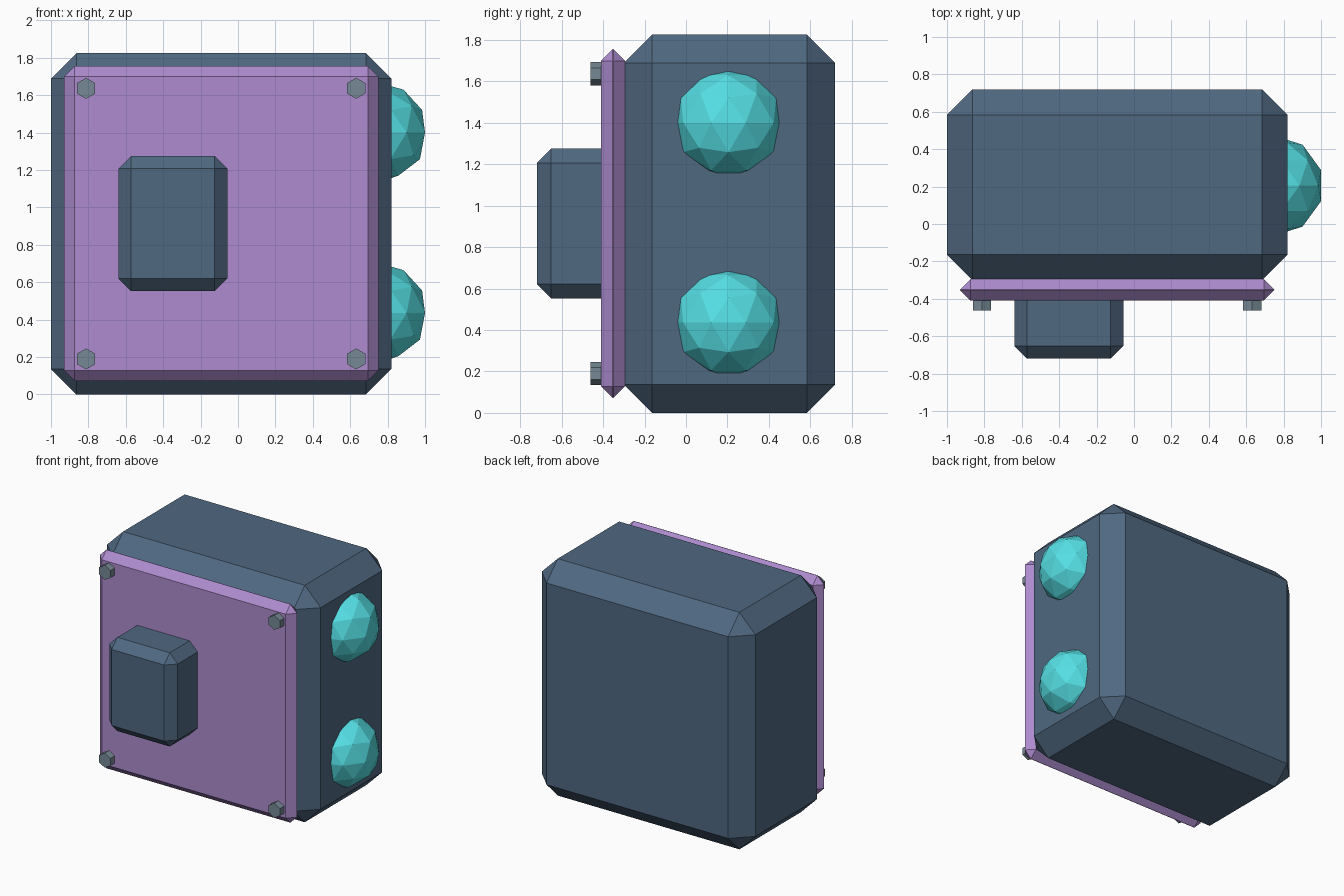
import bpy, bmesh
from mathutils import Matrix, Vector

if "Cube" in bpy.data.objects:
    bpy.data.objects.remove(bpy.data.objects["Cube"])


def material(name, rgb):
    m = bpy.data.materials.new(name)
    m.diffuse_color = (*rgb, 1)
    m.use_nodes = True
    m.node_tree.nodes["Principled BSDF"].inputs["Base Color"].default_value = m.diffuse_color
    return m


slate = material("slate", (0.08, 0.14, 0.22))
purple = material("purple", (0.42, 0.26, 0.62))
teal = material("teal", (0.09, 0.74, 0.78))
steel = material("steel", (0.18, 0.25, 0.30))


def finish(name, bm, mat):
    mesh = bpy.data.meshes.new(name)
    bm.to_mesh(mesh)
    bm.free()
    mesh.materials.append(mat)
    obj = bpy.data.objects.new(name, mesh)
    bpy.context.collection.objects.link(obj)
    return obj


def chamfered_box(name, low, high, chamfer, mat):
    low, high = Vector(low), Vector(high)
    bm = bmesh.new()
    bmesh.ops.create_cube(bm, size=1, matrix=Matrix.LocRotScale(
        (low + high) / 2, None, high - low))
    bmesh.ops.bevel(bm, geom=bm.edges[:], offset=chamfer, segments=1,
                    profile=0.5, affect='EDGES')
    return finish(name, bm, mat)


# Main body, front plate and the raised block on the plate
chamfered_box("body", (-1.0, -0.30, 0), (0.82, 0.72, 1.825), 0.136, slate)
chamfered_box("front_plate", (-0.93, -0.41, 0.072), (0.75, -0.295, 1.755), 0.056, purple)
chamfered_box("front_block", (-0.64, -0.72, 0.553), (-0.057, -0.24, 1.275), 0.068, slate)

# Faceted domes half sunk in the right side
for label, z in (("lower", 0.435), ("upper", 1.40)):
    bm = bmesh.new()
    bmesh.ops.create_icosphere(bm, subdivisions=2, radius=0.27,
                               matrix=Matrix.Translation((0.743, 0.205, z)))
    finish(label + "_dome", bm, teal)

# Hexagonal bolts at the plate corners
for side, x in (("left", -0.812), ("right", 0.632)):
    for level, z in (("bottom", 0.19), ("top", 1.637)):
        bm = bmesh.new()
        bmesh.ops.create_cone(
            bm, cap_ends=True, segments=6, radius1=0.056, radius2=0.056, depth=0.11,
            matrix=Matrix.Translation((x, -0.407, z)) @ Matrix.Rotation(1.5707963, 4, 'X'))
        finish(f"bolt_{level}_{side}", bm, steel)
